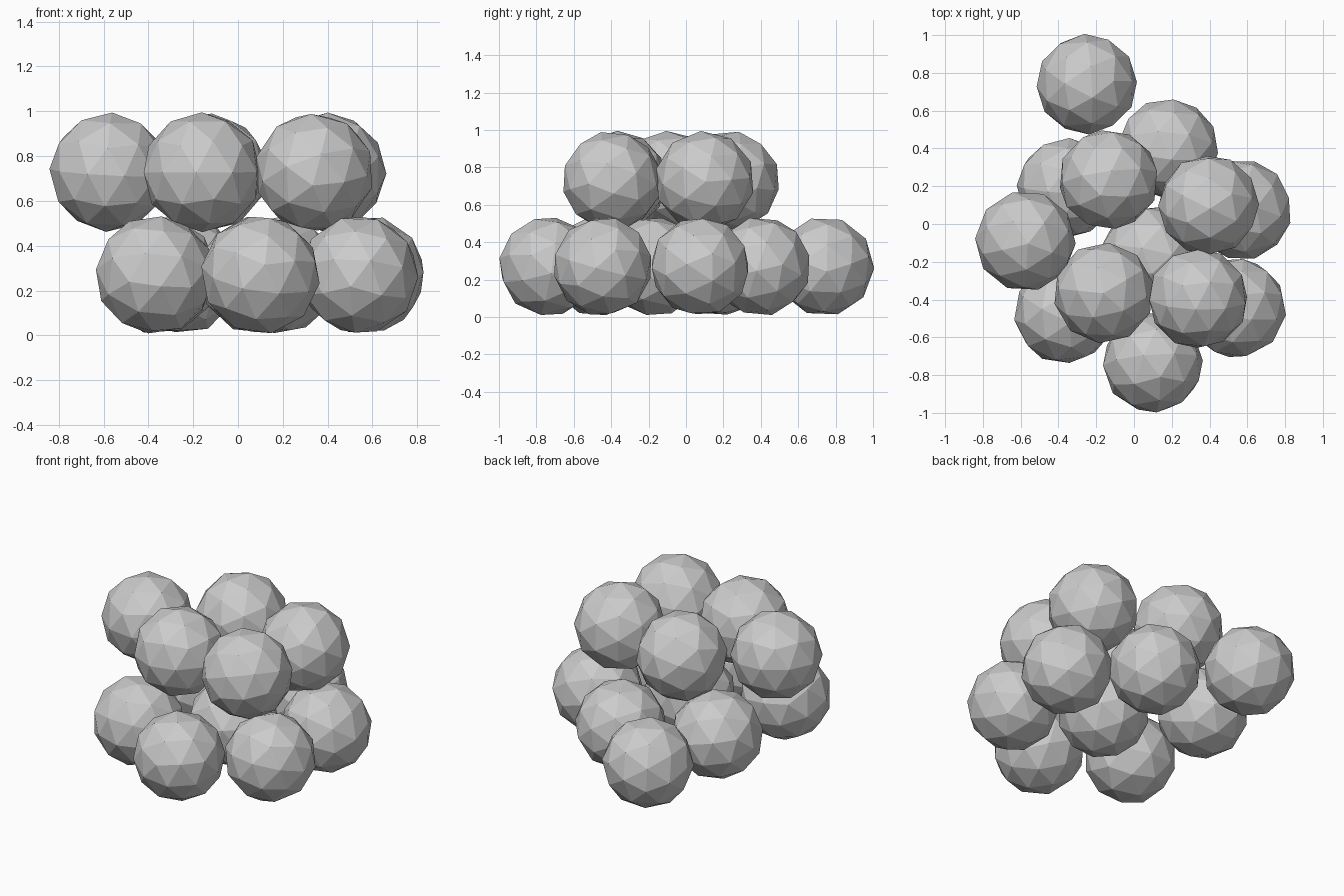
import bpy
import math
import random

if "Cube" in bpy.data.objects:
    bpy.data.objects.remove(bpy.data.objects["Cube"])

random.seed(7)
RADIUS = 0.267

# Ball centres (x, y) for each of the two stacked layers
LOWER = [(-0.25, 0.74), (0.18, 0.40), (-0.355, 0.19), (0.57, 0.075),
         (0.09, -0.17), (-0.37, -0.475), (0.10, -0.735), (0.54, -0.445)]
UPPER = [(-0.575, -0.09), (-0.135, 0.235), (-0.16, -0.365),
         (0.395, 0.10), (0.34, -0.395)]


def add_layer(name, centres, z):
    """Low-poly balls, each rolled to its own random orientation."""
    for i, (x, y) in enumerate(centres, 1):
        spin = [random.uniform(0, math.tau) for _ in range(3)]
        bpy.ops.mesh.primitive_ico_sphere_add(
            subdivisions=2, radius=RADIUS, location=(x, y, z), rotation=spin)
        bpy.context.object.name = f"{name}_{i}"


# Bottom layer rests on the floor, top layer sits in its hollows
add_layer("lower_ball", LOWER, 0.27)
add_layer("upper_ball", UPPER, 0.728)
